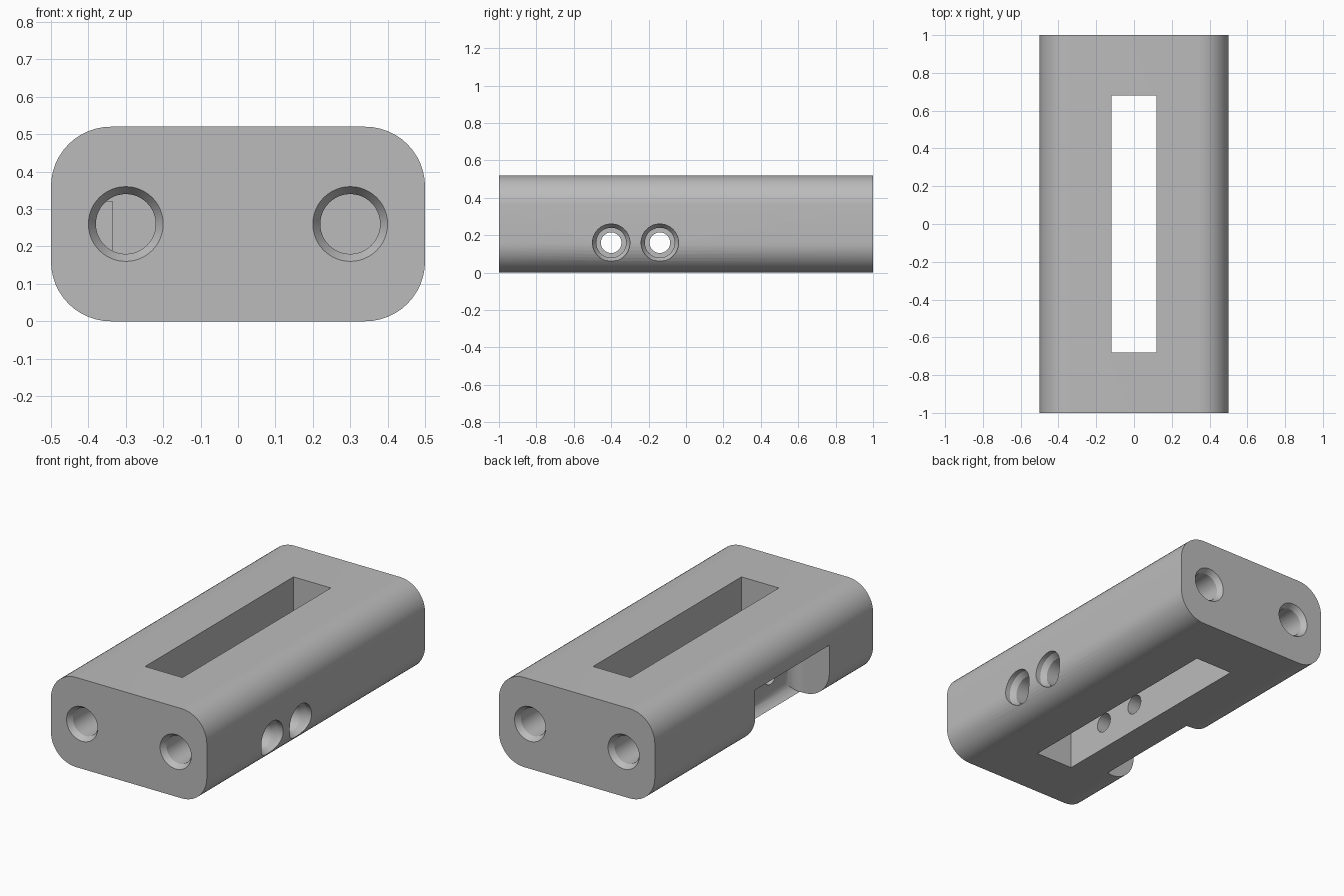
import bpy, bmesh, math
from mathutils import Matrix, Vector

cube = bpy.data.objects.get("Cube")
if cube:
    bpy.data.objects.remove(cube, do_unlink=True)

# Plain grey material
grey = bpy.data.materials.new("plain_grey")
grey.use_nodes = True
colour = (0.5, 0.5, 0.5, 1)
grey.diffuse_color = colour
grey.node_tree.nodes["Principled BSDF"].inputs["Base Color"].default_value = colour


def make_object(name, bm):
    bmesh.ops.recalc_face_normals(bm, faces=bm.faces)
    mesh = bpy.data.meshes.new(name)
    bm.to_mesh(mesh)
    bm.free()
    mesh.materials.append(grey)
    obj = bpy.data.objects.new(name, mesh)
    bpy.context.collection.objects.link(obj)
    return obj


def box(name, low, high, pick=None, radius=0):
    """Box between two corners; edges chosen by pick are rounded."""
    low, high = Vector(low), Vector(high)
    bm = bmesh.new()
    bmesh.ops.create_cube(bm, size=1)
    bmesh.ops.scale(bm, vec=high - low, verts=bm.verts)
    bmesh.ops.translate(bm, vec=(low + high) / 2, verts=bm.verts)
    if pick:
        bmesh.ops.bevel(bm, geom=[e for e in bm.edges if pick(e)], offset=radius,
                        segments=12, profile=0.5, affect='EDGES')
    return make_object(name, bm)


def turned(name, profile, matrix, sides=48):
    """Solid of revolution about local z from (radius, height) pairs."""
    bm = bmesh.new()
    rings = []
    for r, h in profile:
        rings.append([bm.verts.new((r * math.cos(i * math.tau / sides),
                                    r * math.sin(i * math.tau / sides), h))
                      for i in range(sides)])
    for a, b in zip(rings, rings[1:]):
        for i in range(sides):
            j = (i + 1) % sides
            bm.faces.new((a[i], a[j], b[j], b[i]))
    bm.faces.new(rings[0])
    bm.faces.new(rings[-1])
    bm.transform(matrix)
    return make_object(name, bm)


# Body: long block with rounded lengthwise edges
body = box("body", (-0.5, -1, 0), (0.5, 1, 0.52),
           lambda e: abs(e.verts[0].co.y - e.verts[1].co.y) > 1, 0.16)

# Central slot through the height
cutters = [box("slot_cutter", (-0.12, -0.68, -0.2), (0.12, 0.68, 0.8))]

# Side recess, open at the bottom edge, with filleted inner edges
cutters.append(box("recess_cutter", (-0.8, -0.6, -0.004), (-0.26, 0.08, 0.32),
                   lambda e: all(v.co.x > -0.3 for v in e.verts), 0.075))

# Countersunk blind holes in both ends
for end in (-1, 1):
    for side in (-1, 1):
        place = Matrix.Translation((0.3 * side, end, 0.26)) @ Matrix.Rotation(
            -end * math.pi / 2, 4, 'X')
        cutters.append(turned("end_hole_cutter",
                              [(0.1, 0.1), (0.1, 0), (0.08, -0.03), (0.08, -0.4)], place))

# Stepped cross holes running from the side into the recess
for y in (-0.4, -0.14):
    place = Matrix.Translation((0, y, 0.16)) @ Matrix.Rotation(math.pi / 2, 4, 'Y')
    cutters.append(turned("cross_hole_cutter",
                          [(0.1, 0.7), (0.1, 0.47), (0.08, 0.44), (0.08, 0.25),
                           (0.055, 0.25), (0.055, -0.4)], place))

# Cut everything out of the body
bpy.ops.object.select_all(action='DESELECT')
bpy.context.view_layer.objects.active = body
body.select_set(True)
for cutter in cutters:
    cutter.hide_render = True
    mod = body.modifiers.new("cut", 'BOOLEAN')
    mod.operation = 'DIFFERENCE'
    mod.solver = 'EXACT'
    mod.object = cutter
    bpy.ops.object.modifier_apply(modifier=mod.name)
for cutter in cutters:
    bpy.data.objects.remove(cutter, do_unlink=True)
bpy.ops.object.shade_smooth_by_angle(angle=math.radians(30))
